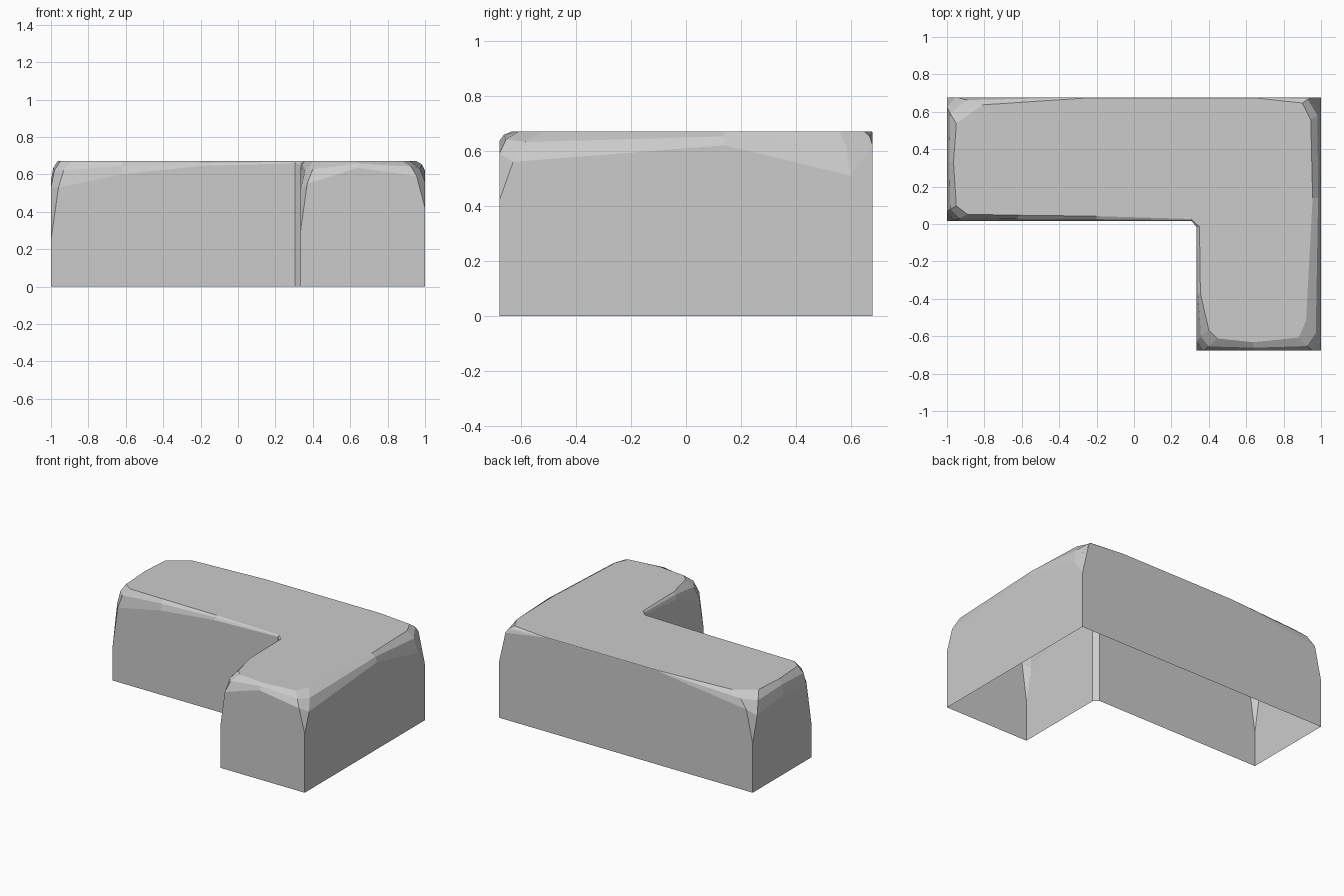
import bpy, bmesh

if "Cube" in bpy.data.objects:
    bpy.data.objects.remove(bpy.data.objects["Cube"])

TOP = 0.67
L, R, F, B = -1.0, 1.0, -0.677, 0.677   # outer limits
NX, NY = 0.335, 0.017                   # inner notch walls
PX, NXD, PY, NYD = (1, 0), (-1, 0), (0, 1), (0, -1)


def column(x, y, along, inward, split, chamfer, slide, width, height):
    """Wall profile from floor to roof: sharp below split, chamfered and bevelled above."""
    def point(a, n, z):
        return (x + along[0] * a + inward[0] * n, y + along[1] * a + inward[1] * n, z)
    return [point(0, 0, 0),
            point(0, 0, min(split, TOP - height)),
            point(chamfer, 0, TOP - height),
            point(chamfer * 0.6 + slide * 0.4, width * 0.35, TOP - height * 0.35),
            point(slide, width, TOP)]


def mid(x, y, inward, width, height):
    return column(x, y, (0, 0), inward, 0.4, 0, 0, width, height)


columns = [
    # front wall of the long wing
    column(L, NY, PX, PY, 0.25, 0.04, 0.11, 0.035, 0.14),
    mid(-0.62, NY, PY, 0.03, 0.07),
    mid(-0.2, NY, PY, 0.025, 0.025),
    mid(0.305, NY, PY, 0.01, 0.01),
    # notch wall of the short wing
    mid(NX, -0.015, PX, 0.015, 0.02),
    mid(NX, -0.37, PX, 0.02, 0.05),
    column(NX, F, PY, PX, 0.30, 0.05, 0.11, 0.065, 0.15),
    # front wall of the short wing
    column(NX, F, PX, PY, 0.30, 0.035, 0.11, 0.065, 0.12),
    mid(0.64, F, PY, 0.045, 0.035),
    column(R, F, NXD, PY, 0.42, 0.045, 0.12, 0.07, 0.08),
    # right wall
    column(R, F, PY, NXD, 0.42, 0.05, 0.16, 0.08, 0.11),
    mid(R, 0.14, NXD, 0.045, 0.05),
    column(R, B, NYD, NXD, 0.40, 0.08, 0.12, 0.055, 0.16),
    # back wall
    column(R, B, NXD, NYD, 0.40, 0.05, 0.10, 0.03, 0.05),
    mid(0.65, B, NYD, 0.003, 0.004),
    mid(-0.25, B, NYD, 0.003, 0.004),
    column(L, B, PX, NYD, 0.35, 0.05, 0.19, 0.04, 0.09),
    # left wall
    column(L, B, NYD, PX, 0.35, 0.05, 0.14, 0.05, 0.14),
    mid(L, 0.33, PX, 0.035, 0.10),
    column(L, NY, PY, PX, 0.25, 0.05, 0.08, 0.05, 0.14),
]

# L-shaped shell, open underneath
bm = bmesh.new()
cols = [[bm.verts.new(p) for p in c] for c in columns]
for a, b in zip(cols, cols[1:] + cols[:1]):
    for k in range(4):
        bm.faces.new((a[k], b[k], b[k + 1], a[k + 1]))
bm.faces.new([c[-1] for c in cols])
bmesh.ops.remove_doubles(bm, verts=bm.verts, dist=0.0005)
mesh = bpy.data.meshes.new("l_shaped_block")
bm.to_mesh(mesh)
bm.free()
bpy.context.collection.objects.link(bpy.data.objects.new("l_shaped_block", mesh))
